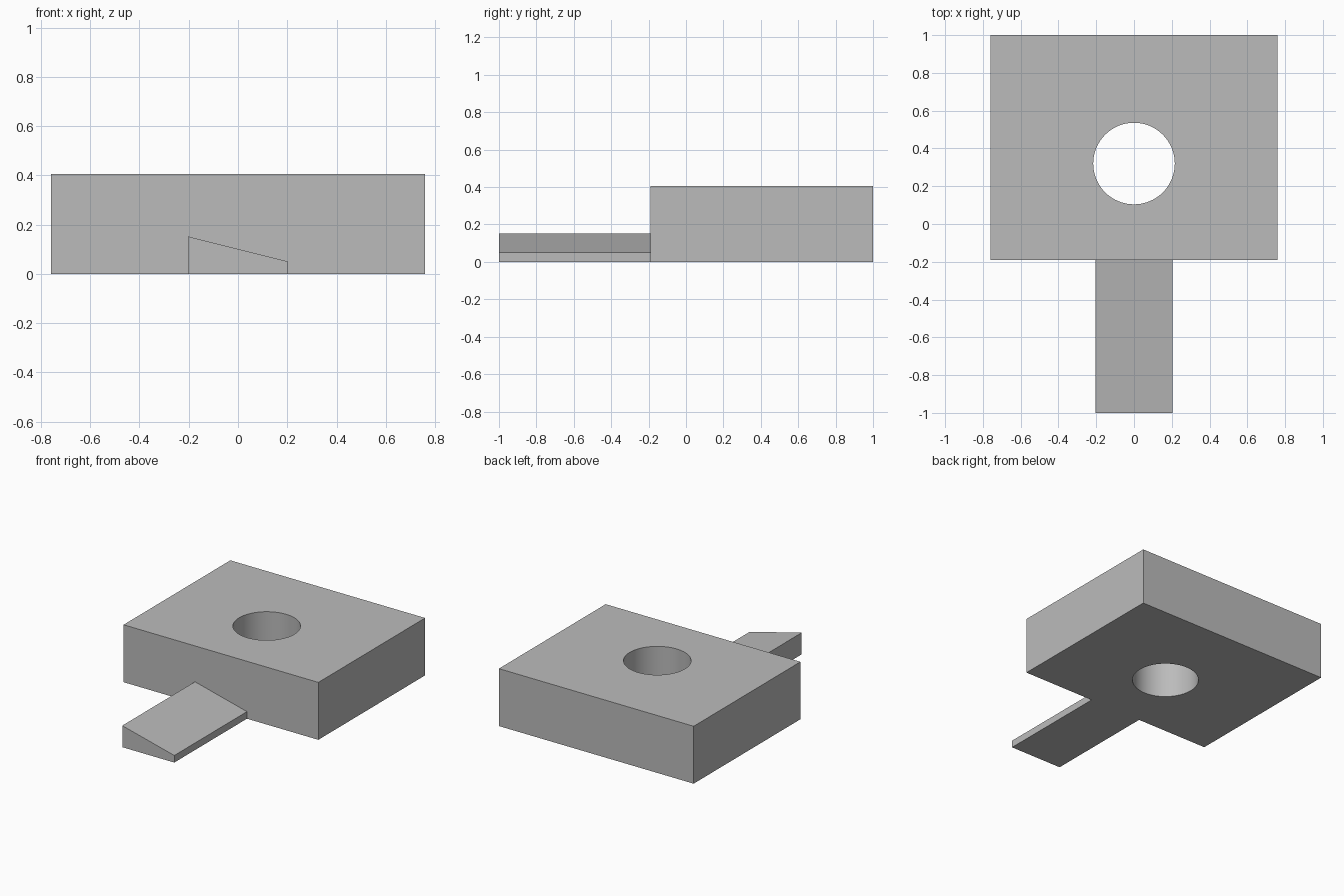
import bpy
import bmesh
import math
from mathutils import Vector

if "Cube" in bpy.data.objects:
    bpy.data.objects.remove(bpy.data.objects["Cube"], do_unlink=True)

grey = bpy.data.materials.new("plain_grey")
grey.use_nodes = True
colour = (0.5, 0.5, 0.5, 1)
grey.diffuse_color = colour
grey.node_tree.nodes["Principled BSDF"].inputs["Base Color"].default_value = colour


def extrude_profile(name, points, direction):
    """Make a closed solid by pushing a flat outline along a direction."""
    bm = bmesh.new()
    face = bm.faces.new([bm.verts.new(p) for p in points])
    result = bmesh.ops.extrude_face_region(bm, geom=[face])
    moved = [g for g in result["geom"] if isinstance(g, bmesh.types.BMVert)]
    bmesh.ops.translate(bm, verts=moved, vec=Vector(direction))
    bmesh.ops.recalc_face_normals(bm, faces=bm.faces)
    mesh = bpy.data.meshes.new(name)
    bm.to_mesh(mesh)
    bm.free()
    mesh.materials.append(grey)
    obj = bpy.data.objects.new(name, mesh)
    bpy.context.collection.objects.link(obj)
    return obj


HALF_WIDTH, FRONT, BACK, HEIGHT = 0.76, -0.19, 1.0, 0.405
HOLE_Y, HOLE_RADIUS, HOLE_SIDES = 0.32, 0.216, 64

# Rectangular block
block = extrude_profile(
    "block",
    [(-HALF_WIDTH, FRONT, 0), (HALF_WIDTH, FRONT, 0),
     (HALF_WIDTH, BACK, 0), (-HALF_WIDTH, BACK, 0)],
    (0, 0, HEIGHT))

# Round hole straight through the block
angles = [math.tau * i / HOLE_SIDES for i in range(HOLE_SIDES)]
cutter = extrude_profile(
    "hole_cutter",
    [(HOLE_RADIUS * math.cos(a), HOLE_Y + HOLE_RADIUS * math.sin(a), -0.1) for a in angles],
    (0, 0, HEIGHT + 0.2))
cutter.hide_render = True
bpy.context.view_layer.objects.active = block
cut = block.modifiers.new("hole", "BOOLEAN")
cut.operation = "DIFFERENCE"
cut.solver = "EXACT"
cut.object = cutter
bpy.ops.object.modifier_apply(modifier=cut.name)
bpy.data.objects.remove(cutter, do_unlink=True)

# Smooth hole wall, sharp block edges
bpy.ops.object.select_all(action="DESELECT")
block.select_set(True)
bpy.ops.object.shade_smooth_by_angle(angle=math.radians(30))

# Front tongue with a top that slopes down to the model's left
extrude_profile(
    "sloped_tongue",
    [(-0.203, -1, 0), (0.203, -1, 0), (0.203, -1, 0.05), (-0.203, -1, 0.152)],
    (0, FRONT + 1, 0))
